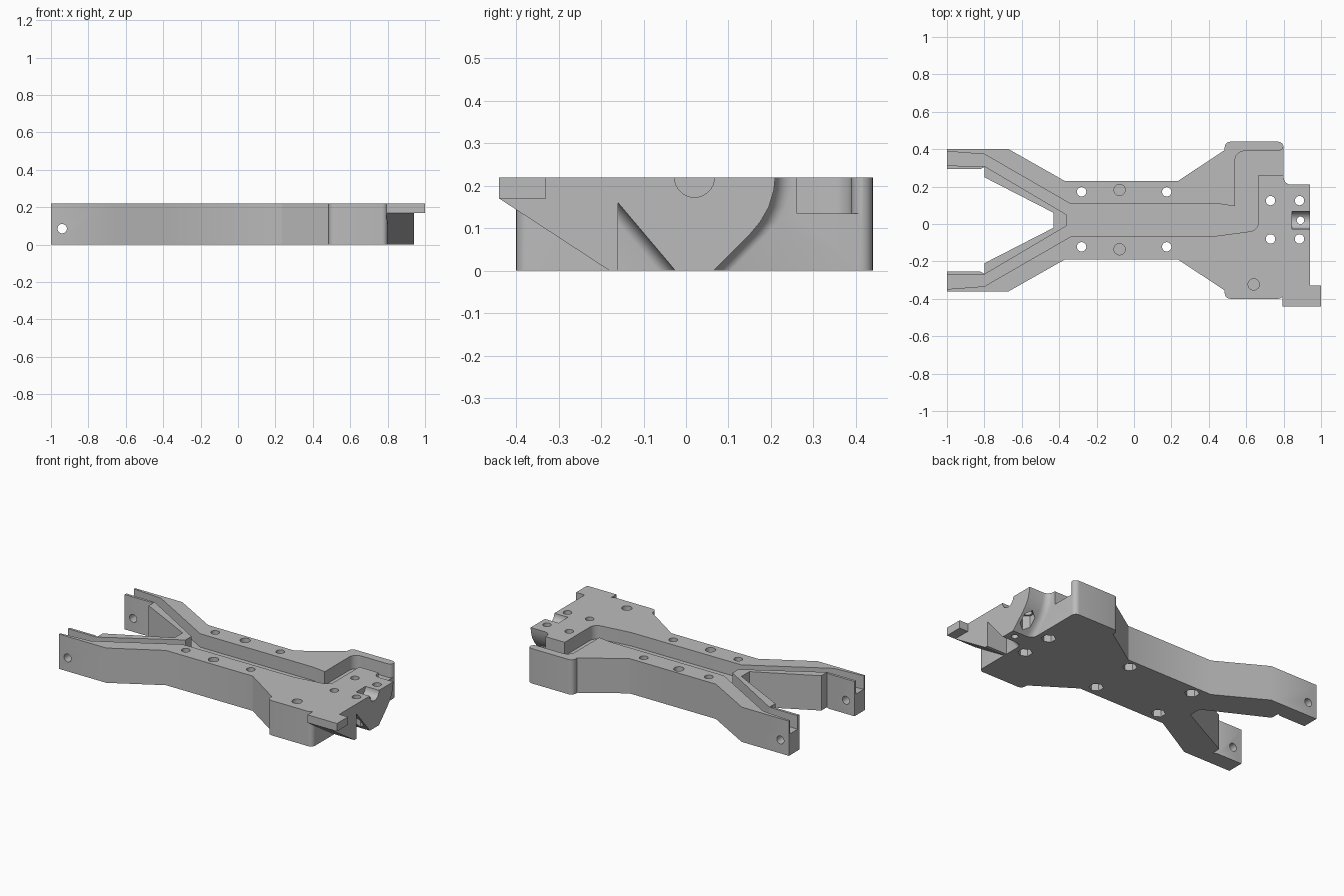
import bpy, bmesh, math
from mathutils import Matrix

cube = bpy.data.objects.get("Cube")
if cube:
    bpy.data.objects.remove(cube, do_unlink=True)

TOP, FLOOR, MID = 0.22, 0.135, 0.02

grey = bpy.data.materials.new("plain grey")
grey.use_nodes = True
colour = (0.5, 0.5, 0.5, 1)
grey.diffuse_color = colour
grey.node_tree.nodes["Principled BSDF"].inputs["Base Color"].default_value = colour


def finish(name, bm):
    bmesh.ops.recalc_face_normals(bm, faces=bm.faces)
    me = bpy.data.meshes.new(name)
    bm.to_mesh(me)
    bm.free()
    me.materials.append(grey)
    ob = bpy.data.objects.new(name, me)
    bpy.context.collection.objects.link(ob)
    return ob


def loft(name, rings):
    bm = bmesh.new()
    loops = [[bm.verts.new(p) for p in ring] for ring in rings]
    n = len(loops[0])
    for a, b in zip(loops, loops[1:]):
        for i in range(n):
            j = (i + 1) % n
            bm.faces.new((a[i], a[j], b[j], b[i]))
    bm.faces.new(loops[0])
    bm.faces.new(loops[-1])
    return finish(name, bm)


def prism(name, pts, z0, z1):
    return loft(name, [[(x, y, z) for x, y in pts] for z in (z0, z1)])


def rod(name, centre, radius, length, axis="Z", sides=32):
    turn = {"X": Matrix.Rotation(math.pi / 2, 4, "Y"),
            "Y": Matrix.Rotation(math.pi / 2, 4, "X"), "Z": Matrix()}[axis]
    bm = bmesh.new()
    bmesh.ops.create_cone(bm, cap_ends=True, segments=sides, radius1=radius, radius2=radius,
                          depth=length, matrix=Matrix.Translation(centre) @ turn)
    return finish(name, bm)


def arc(cx, cy, r, start, end, steps=6):
    return [(cx + r * math.cos(math.radians(start + (end - start) * i / steps)),
             cy + r * math.sin(math.radians(start + (end - start) * i / steps)))
            for i in range(steps + 1)]


def mirror(pts):
    return [(x, 2 * MID - y) for x, y in reversed(pts)]


def combine(target, tool, operation):
    mod = target.modifiers.new(operation.lower(), "BOOLEAN")
    mod.operation, mod.solver, mod.object = operation, "EXACT", tool
    bpy.context.view_layer.objects.active = target
    bpy.ops.object.modifier_apply(modifier=mod.name)
    bpy.data.objects.remove(tool, do_unlink=True)


# Forked body plan, mirrored about its centre line
half = [(-0.43, 0.06), (-0.80, 0.25), (-0.80, 0.305), (-0.82, 0.295), (-1, 0.295), (-1, 0.40),
        (-0.67, 0.40), (-0.37, 0.23), (0.235, 0.23), (0.485, 0.395)]
half += arc(0.515, 0.41, 0.03, 180, 90) + arc(0.77, 0.41, 0.03, 90, 0)
body = prism("chassis_body", half + mirror(half), 0, TOP)

# Nose keel that flares into the body end
keel = [(-0.17, TOP), (-0.16, 0.16), (-0.025, 0), (0.065, 0), (0.15, 0.085), (0.175, 0.115),
        (0.195, 0.15), (0.207, 0.19), (0.21, TOP)]
sections = [(0.94, 0)]
for i in range(7):
    a = math.radians(15 * i)
    sections.append((0.84 - 0.04 * math.sin(a), 0.04 * (1 - math.cos(a))))
sections.append((0.77, 0.04))
combine(body, loft("nose_keel", [[(x, y + (d if y > MID else -d), z) for y, z in keel]
                                 for x, d in sections]), "UNION")

# Sloped side wedge with its tab
wedge = [(-0.44, TOP), (-0.44, 0.17), (-0.18, 0), (-0.16, 0), (-0.16, TOP)]
combine(body, loft("side_wedge", [[(x, y, z) for y, z in wedge] for x in (0.795, 0.94)]), "UNION")
combine(body, prism("side_tab", [(0.85, -0.44), (1, -0.44), (1, -0.33), (0.85, -0.33)],
                    0.17, TOP), "UNION")

# Cable channel running from both arms to the rear corner
arm_outer = [(-1.05, 0.393), (-1, 0.388), (-0.80, 0.373), (-0.34, 0.108)]
arm_inner = [(-0.36, 0.05), (-0.80, 0.31), (-1, 0.312), (-1.05, 0.312)]
path = arm_outer + [(0.45, 0.108), (0.54, 0.095)] + arc(0.59, 0.34, 0.05, 180, 90)
path += arc(0.77, 0.42, 0.03, 270, 350, 4) + [(0.85, 0.415), (0.85, 0.262)]
path += [(0.665, 0.262)] + arc(0.615, 0.01, 0.05, 0, -80)
path += [(0.43, -0.065)] + mirror(arm_outer) + mirror(arm_inner) + arm_inner
combine(body, prism("channel_cutter", path, FLOOR, 0.3), "DIFFERENCE")

# Half-round cradle in the nose top
combine(body, rod("cradle_cutter", (0.92, MID, TOP), 0.047, 0.15, "X"), "DIFFERENCE")
combine(body, rod("cradle_hole", (0.89, MID, 0.1), 0.02, 0.5), "DIFFERENCE")

# Screw holes with hexagonal nut pockets beneath
for xs, nut_top in (((-0.28, 0.175), 0.06), ((0.73, 0.885), 0.11)):
    for x in xs:
        for y in ((0.172, -0.122) if x < 0.5 else (0.125, -0.08)):
            combine(body, rod("screw_hole", (x, y, 0.1), 0.025, 0.5), "DIFFERENCE")
            combine(body, rod("nut_pocket", (x, y, nut_top - 0.1), 0.042, 0.2, sides=6), "DIFFERENCE")

# Blind peg holes
for x, y in ((-0.077, 0.182), (-0.077, -0.135), (0.64, -0.323)):
    combine(body, rod("peg_hole", (x, y, TOP), 0.03, 0.2), "DIFFERENCE")

# Pivot hole across both arms
combine(body, rod("pivot_hole", (-0.94, MID, 0.085), 0.025, 1.2, "Y"), "DIFFERENCE")

bpy.ops.object.select_all(action="DESELECT")
body.select_set(True)
bpy.context.view_layer.objects.active = body
bpy.ops.object.shade_smooth_by_angle(angle=math.radians(30))
